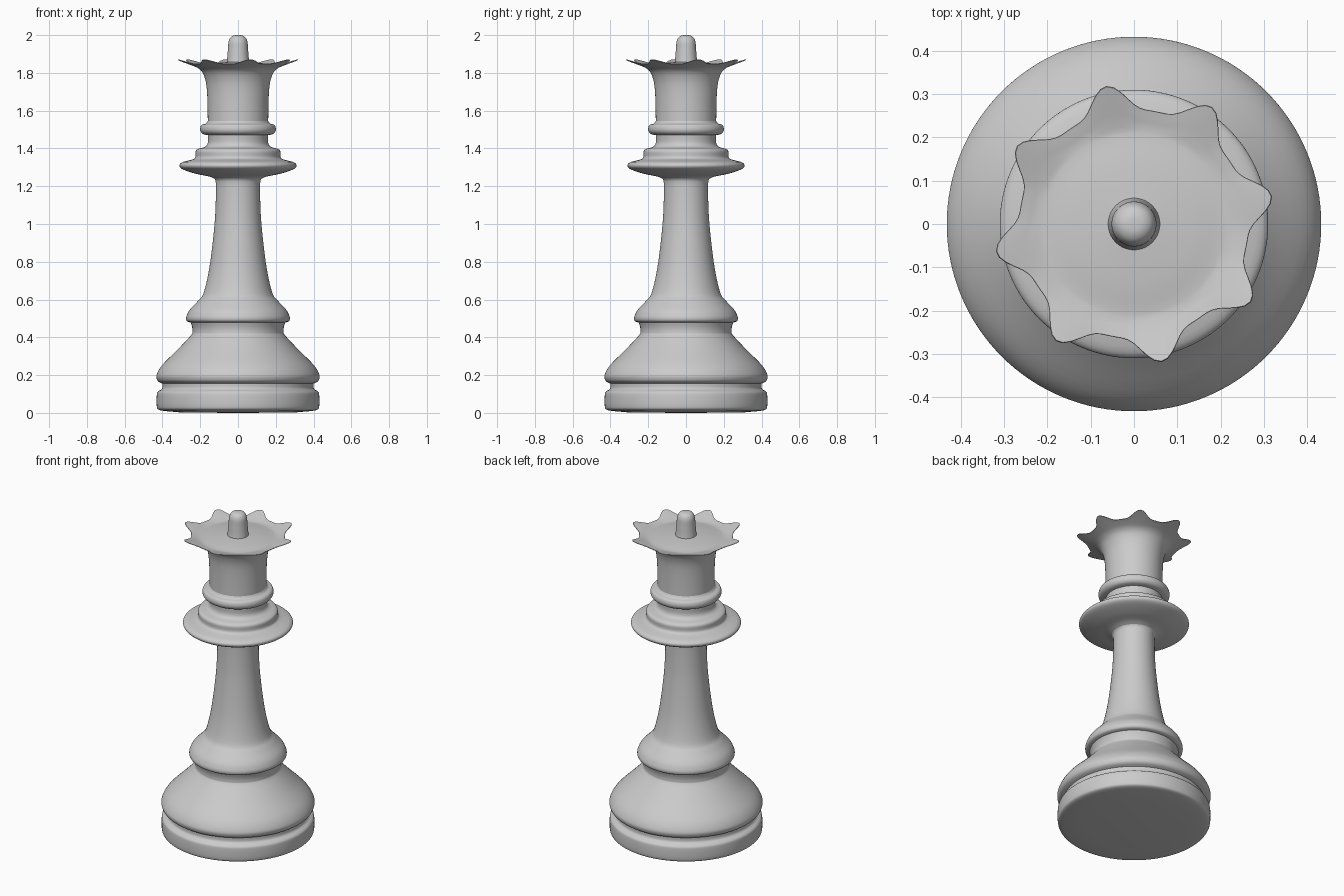
import bpy, bmesh, math

if "Cube" in bpy.data.objects:
    bpy.data.objects.remove(bpy.data.objects["Cube"])

N = 128                          # segments around
POINTS = 8                       # crown points
PHASE = math.radians(11.5)       # direction of the first crown point


def smooth(pts, steps=4):
    """Catmull-Rom curve through the profile points."""
    out = []
    for i in range(len(pts) - 1):
        p0, p1 = pts[max(i - 1, 0)], pts[i]
        p2, p3 = pts[i + 1], pts[min(i + 2, len(pts) - 1)]
        for s in range(steps):
            t = s / steps
            out.append(tuple(0.5 * (2 * b + (c - a) * t
                                    + (2 * a - 5 * b + 4 * c - d) * t * t
                                    + (3 * b - a - 3 * c + d) * t ** 3)
                             for a, b, c, d in zip(p0, p1, p2, p3)))
    return out + [pts[-1]]


def lathe(name, profile, shape=None):
    """Spin (radius, z) points around z; shape(r, z, angle) may reshape rings."""
    bm = bmesh.new()
    rings = []
    for r, z in profile:
        if r < 1e-5:
            rings.append([bm.verts.new((0, 0, z))] * N)
            continue
        ring = []
        for k in range(N):
            a = 2 * math.pi * k / N
            rr, zz = shape(r, z, a) if shape else (r, z)
            ring.append(bm.verts.new((rr * math.cos(a), rr * math.sin(a), zz)))
        rings.append(ring)
    for lo, hi in zip(rings, rings[1:]):
        for k in range(N):
            j = (k + 1) % N
            bm.faces.new(list(dict.fromkeys((lo[k], lo[j], hi[j], hi[k]))))
    mesh = bpy.data.meshes.new(name)
    bm.to_mesh(mesh)
    bm.free()
    obj = bpy.data.objects.new(name, mesh)
    bpy.context.collection.objects.link(obj)
    bpy.context.view_layer.objects.active = obj
    obj.select_set(True)
    bpy.ops.object.shade_smooth_by_angle(angle=math.radians(40))
    obj.select_set(False)
    return obj


# Foot: flat underside, rounded plinth and groove
lathe("foot", [(0, 0.0), (0.30, 0.002)] + smooth(
    [(0.39, 0.01), (0.42, 0.017), (0.43, 0.035), (0.43, 0.095), (0.423, 0.113),
     (0.402, 0.128), (0.40, 0.155)]))

# Sloping base above the groove
lathe("base", smooth(
    [(0.40, 0.155), (0.42, 0.165), (0.43, 0.18), (0.43, 0.205), (0.40, 0.255),
     (0.32, 0.335), (0.25, 0.41), (0.241, 0.43), (0.243, 0.455), (0.25, 0.478)]))

# Stem with a flared ring at its foot
lathe("stem", smooth(
    [(0.25, 0.478), (0.269, 0.485), (0.275, 0.50), (0.27, 0.52), (0.254, 0.548),
     (0.21, 0.595), (0.182, 0.635), (0.153, 0.76), (0.132, 0.92), (0.12, 1.06),
     (0.117, 1.21), (0.125, 1.24)]))

# Wide collar with an upper step
lathe("collar", smooth(
    [(0.125, 1.24), (0.155, 1.252), (0.22, 1.265), (0.29, 1.288), (0.31, 1.308),
     (0.295, 1.327), (0.24, 1.342), (0.225, 1.355), (0.224, 1.385), (0.21, 1.398),
     (0.175, 1.408), (0.16, 1.43), (0.16, 1.47)]))

# Neck ring
lathe("neck_ring", smooth(
    [(0.16, 1.47), (0.185, 1.476), (0.198, 1.49), (0.20, 1.508), (0.192, 1.525),
     (0.17, 1.532), (0.16, 1.545)]))


# Crown: the flared rim is drawn out into rounded points
def crown_shape(r, z, a):
    f = min(max((r - 0.215) / 0.05, 0), 1)
    tip = ((1 + math.cos(POINTS * (a - PHASE))) / 2) ** 2.2
    return r + 0.06 * f * tip, z + 0.022 * f * tip


outer = smooth([(0.16, 1.545), (0.161, 1.62), (0.164, 1.70), (0.171, 1.755),
                (0.187, 1.80), (0.21, 1.824), (0.24, 1.838), (0.265, 1.847)])
inner = smooth([(0.264, 1.85), (0.245, 1.846), (0.225, 1.842), (0.20, 1.842),
                (0.14, 1.85), (0.056, 1.857)])
lathe("crown", outer + inner, crown_shape)

# Finial peg with a rounded top
lathe("finial", smooth(
    [(0.06, 1.855), (0.057, 1.88), (0.053, 1.93), (0.05, 1.965), (0.04, 1.987),
     (0.022, 1.998), (0, 2.0)]))
